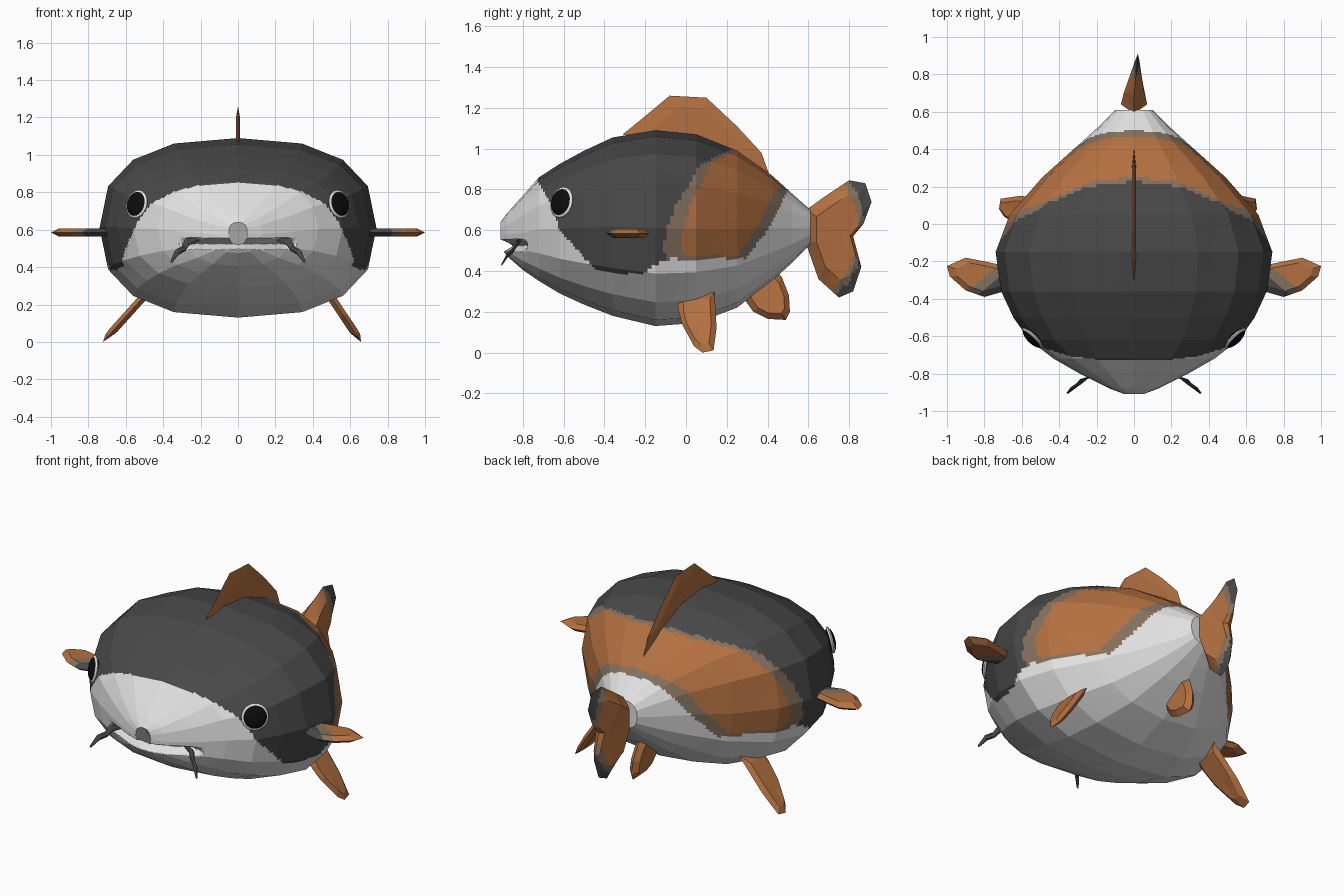
import bpy, bmesh, math
from mathutils import Vector
from mathutils.bvhtree import BVHTree

if "Cube" in bpy.data.objects:
    bpy.data.objects.remove(bpy.data.objects["Cube"])

PALETTE = [("dark_grey", (0.065, 0.065, 0.065)), ("orange", (0.45, 0.162, 0.052)),
           ("tan_border", (0.23, 0.16, 0.112)), ("white", (0.75, 0.75, 0.75)),
           ("black", (0.004, 0.004, 0.004))]
DARK, ORANGE, TAN, WHITE, BLACK = range(5)
MATS = []
for n, c in PALETTE:
    m = bpy.data.materials.new(n)
    m.diffuse_color = (*c, 1)
    m.use_nodes = True
    m.node_tree.nodes["Principled BSDF"].inputs["Base Color"].default_value = m.diffuse_color
    MATS.append(m)


def finish(name, bm, rule):
    """Recalculate normals, colour faces by a rule on their centre, link."""
    bmesh.ops.recalc_face_normals(bm, faces=bm.faces)
    for f in bm.faces:
        f.material_index = rule(f.calc_center_median())
    me = bpy.data.meshes.new(name)
    bm.to_mesh(me)
    for m in MATS:
        me.materials.append(m)
    ob = bpy.data.objects.new(name, me)
    bpy.context.collection.objects.link(ob)
    return ob


def interp(v, table):
    """Piecewise linear lookup."""
    if v <= table[0][0]:
        return table[0][1]
    for (a, p), (b, q) in zip(table, table[1:]):
        if v <= b:
            return p + (q - p) * (v - a) / (b - a)
    return table[-1][1]


# ---- body: 16-sided sections (y, half width, top, bottom)
SECTIONS = [(-.91, .05, .64, .52), (-.88, .13, .68, .475), (-.80, .29, .77, .405),
            (-.72, .43, .86, .35), (-.62, .56, .925, .29), (-.5, .645, .99, .235),
            (-.36, .71, 1.055, .18), (-.15, .74, 1.09, .13), (.05, .665, 1.07, .145),
            (.25, .49, .99, .22), (.42, .30, .87, .35), (.52, .19, .78, .44),
            (.61, .10, .70, .53)]
SIDES = 16

# colour borders: y as a function of height
FACE = [(.385, -.35), (.41, -.45), (.5, -.53), (.6, -.62), (.72, -.66), (.85, -.73)]
SADDLE = [(.45, -.09), (.5, -.11), (.6, -.10), (.72, -.05), (.8, 0), (.92, .07), (.98, .19), (1.0, .23)]
BAND = [(.5, .09), (.75, .07), (.95, .04)]
REAR = [(.46, .24), (.63, .36), (.75, .41), (.83, .47)]
REAR_TAN = [(.46, .29), (.6, .40), (.69, .45), (.8, .50)]
BELLY = [(-.35, .385), (-.2, .39), (-.13, .44), (-.08, .46), (.3, .46)]


def body_rule(c):
    y, z = c.y, c.z
    if z < interp(y, BELLY) or y < interp(z, FACE) or y > interp(z, REAR_TAN):
        return WHITE
    s = interp(z, SADDLE)
    if y < s:
        return DARK
    if y < s + interp(z, BAND) or y > interp(z, REAR) or z < .475:
        return TAN
    return ORANGE


def power(v):
    return math.copysign(abs(v) ** 0.8, v)


bm = bmesh.new()
rings = []
for y, w, top, bot in SECTIONS:
    mid, h = (top + bot) / 2, (top - bot) / 2
    rings.append([bm.verts.new((w * power(math.cos(a)), y, mid + h * power(math.sin(a))))
                  for a in (2 * math.pi * i / SIDES for i in range(SIDES))])
for r, q in zip(rings, rings[1:]):
    for i in range(SIDES):
        j = (i + 1) % SIDES
        bm.faces.new((r[i], r[j], q[j], q[i]))
bmesh.ops.subdivide_edges(bm, edges=bm.edges[:], cuts=10, use_grid_fill=True)
bmesh.ops.holes_fill(bm, edges=[e for e in bm.edges if e.is_boundary], sides=0)
# mouth groove pressed into the snout
for v in bm.verts:
    if v.co.y < -.78:
        v.co.y += .07 * max(0, 1 - abs(v.co.z - .525) / .03) * min(1, (-.78 - v.co.y) / .04)
bm.normal_update()
tree = BVHTree.FromBMesh(bm)
finish("body", bm, body_rule)
bm.free()


# ---- fins: lens-shaped plates from an outline
def fin(name, pts, place, thick, rule, cuts=()):
    bm = bmesh.new()
    n = len(pts)
    cu, cv = sum(p[0] for p in pts) / n, sum(p[1] for p in pts) / n
    rim = [bm.verts.new(place(u, v, 0)) for u, v in pts]
    for side in (-1, 1):
        inner = [bm.verts.new(place(cu + (u - cu) * .72, cv + (v - cv) * .72, side * thick))
                 for u, v in pts]
        hub = bm.verts.new(place(cu, cv, side * thick))
        for i in range(n):
            j = (i + 1) % n
            bm.faces.new((rim[i], rim[j], inner[j], inner[i]))
            bm.faces.new((inner[i], inner[j], hub))
    for co, no in cuts:
        bmesh.ops.bisect_plane(bm, geom=bm.verts[:] + bm.edges[:] + bm.faces[:],
                               plane_co=co, plane_no=no, dist=1e-5)
    finish(name, bm, rule)
    bm.free()


def plain(c):
    return ORANGE


fin("dorsal_fin", [(-.31, 1.07), (-.2, 1.16), (-.08, 1.26), (.1, 1.25), (.25, 1.11), (.37, .98),
                   (.41, .87), (.3, .9), (.1, 1.0), (-.15, 1.04)],
    lambda u, v, w: (w, u, v), .01, plain)
fin("anal_fin", [(.28, .27), (.33, .2), (.4, .165), (.49, .16), (.51, .2), (.505, .28),
                 (.47, .37), (.43, .42), (.32, .34)],
    lambda u, v, w: (w + (.3 - v) * .1, u, v), .03, plain)


# tail: thick at the root, thin at the dark outer edge
def tail_rule(c):
    r = math.hypot(c.y - .55, (c.z - .6) * .85)
    return DARK if r > .325 else TAN if r > .295 else ORANGE


tail_cuts = [((0, .7 + .016 * i, 0), (0, 1, 0)) for i in range(13)]
tail_cuts += [((0, 0, .27 + .02 * i), (0, 0, 1)) for i in range(29)]
fin("tail_fin", [(.59, .70), (.68, .765), (.80, .845), (.88, .83), (.91, .74), (.87, .63),
                 (.82, .57), (.86, .42), (.82, .30), (.75, .27), (.65, .36), (.59, .53)],
    lambda u, v, w: (w * max(.1, (.92 - u) / .3) + .02 * max(0, (u - .7) / .2), u, v), .075,
    tail_rule, tail_cuts)

PECTORAL = [(.66, -.35), (.8, -.39), (.9, -.355), (.985, -.28), (1.0, -.225), (.9, -.18),
            (.8, -.2), (.66, -.23)]
PELVIC = [(-.04, .30), (-.04, .22), (-.02, .14), (.04, .03), (.08, 0), (.135, .01),
          (.15, .12), (.14, .30)]


def pectoral_rule(c):
    d = abs(c.x) + (c.y + .3) * 1.2
    return DARK if d < .74 else TAN if d < .82 else ORANGE


for side, s, lean in (("right", 1, .67), ("left", -1, .9)):
    fin("pectoral_fin_" + side, PECTORAL, lambda u, v, w: (s * u, v, .585 + w), .022, pectoral_rule,
        [((s * d, -.3, 0), (s, 1.2, 0)) for d in (.74, .82)])
    fin("pelvic_fin_" + side, PELVIC,
        lambda u, v, w: (s * (.47 + (.28 - v) * lean + w), u, v + w * .3 * (v > .05)), .022, plain)

    # eye: white rim disc and black domed pupil on the head surface
    spot = tree.find_nearest(Vector((s * .535, -.605, .735)))[0]
    aim = Vector((s * .68, -.70, .2)).normalized()
    for part, rad, depth, col in (("eye_rim", .077, .016, WHITE), ("pupil", .069, .026, BLACK)):
        bm = bmesh.new()
        bmesh.ops.create_uvsphere(bm, u_segments=20, v_segments=10, radius=1)
        bmesh.ops.scale(bm, vec=(rad, rad, depth), verts=bm.verts)
        ob = finish(part + "_" + side, bm, lambda c: col)
        bm.free()
        ob.location = spot + aim * .004
        ob.rotation_euler = aim.to_track_quat('Z', 'Y').to_euler()

    # barbel: tapered whisker at the mouth corner
    path = [(.21, -.81, .555, .014), (.27, -.83, .535, .02), (.29, -.85, .5, .016),
            (.325, -.875, .48, .016), (.355, -.905, .43, .007)]
    bm = bmesh.new()
    loops = [[bm.verts.new((s * x + r * math.cos(a), y, z + r * math.sin(a)))
              for a in (math.tau * k / 6 for k in range(6))] for x, y, z, r in path]
    for p, q in zip(loops, loops[1:]):
        for k in range(6):
            bm.faces.new((p[k], p[(k + 1) % 6], q[(k + 1) % 6], q[k]))
    bm.faces.new(loops[0])
    bm.faces.new(loops[-1])
    finish("barbel_" + side, bm, lambda c: DARK)
    bm.free()
